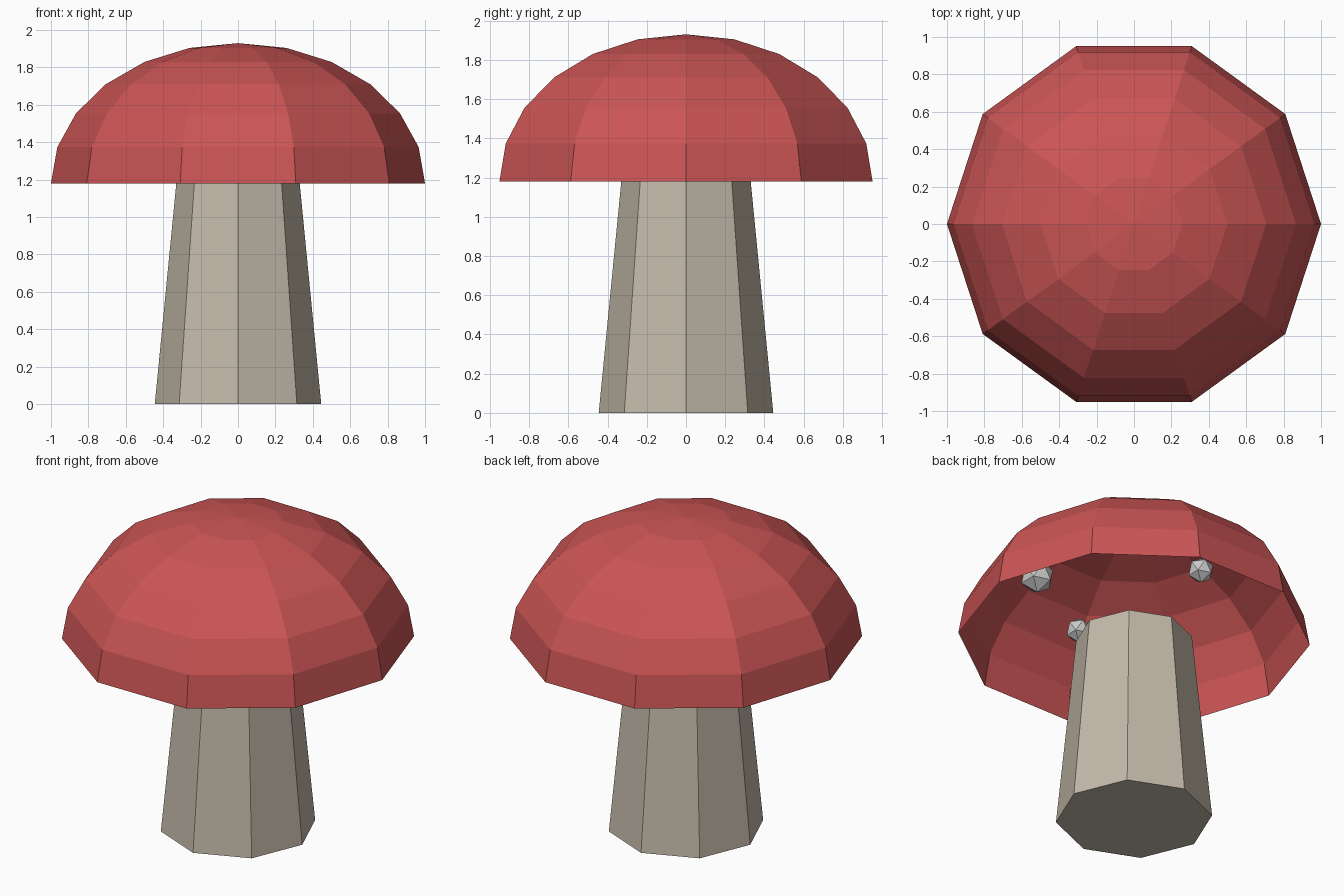
import bpy, bmesh, math

if "Cube" in bpy.data.objects:
    bpy.data.objects.remove(bpy.data.objects["Cube"])


def material(name, color):
    m = bpy.data.materials.new(name)
    m.diffuse_color = (*color, 1)
    m.use_nodes = True
    m.node_tree.nodes["Principled BSDF"].inputs["Base Color"].default_value = m.diffuse_color
    return m


def lathe(name, profile, sides, mat, cap_ends=False):
    """Flat-faced revolve of (radius, z) points; radius 0 makes a pole."""
    bm = bmesh.new()
    rings = []
    for r, z in profile:
        if r == 0:
            rings.append([bm.verts.new((0, 0, z))] * sides)
        else:
            rings.append([bm.verts.new((r * math.cos(2 * math.pi * i / sides),
                                        r * math.sin(2 * math.pi * i / sides), z))
                          for i in range(sides)])
    for low, high in zip(rings, rings[1:]):
        for i in range(sides):
            j = (i + 1) % sides
            loop = list(dict.fromkeys((low[i], low[j], high[j], high[i])))
            bm.faces.new(loop)
    if cap_ends:
        bm.faces.new(rings[0][::-1])
        bm.faces.new(rings[-1])
    mesh = bpy.data.meshes.new(name)
    bm.to_mesh(mesh)
    bm.free()
    mesh.materials.append(mat)
    obj = bpy.data.objects.new(name, mesh)
    bpy.context.collection.objects.link(obj)
    return obj


red = material("cap_red", (0.6, 0.09, 0.09))
beige = material("stem_beige", (0.55, 0.49, 0.40))

# Tapered eight-sided stem
RIM = 1.18
lathe("stem", [(0.445, 0), (0.33, RIM)], 8, beige, cap_ends=True)

# Open flattened half-dome cap, ten sides
dome = [(math.cos(math.radians(a)), RIM + 0.75 * math.sin(math.radians(a)))
        for a in range(0, 90, 15)]
lathe("cap", dome + [(0, RIM + 0.75)], 10, red)

# Small faceted spots tucked under the cap
for i, (x, y, z, r) in enumerate([(0.39, -0.39, 1.615, 0.10),
                                  (-0.37, 0.15, 1.70, 0.077),
                                  (-0.11, -0.62, 1.55, 0.075)]):
    bpy.ops.mesh.primitive_ico_sphere_add(subdivisions=1, radius=r, location=(x, y, z))
    bpy.context.object.name = f"spot_{i + 1}"
